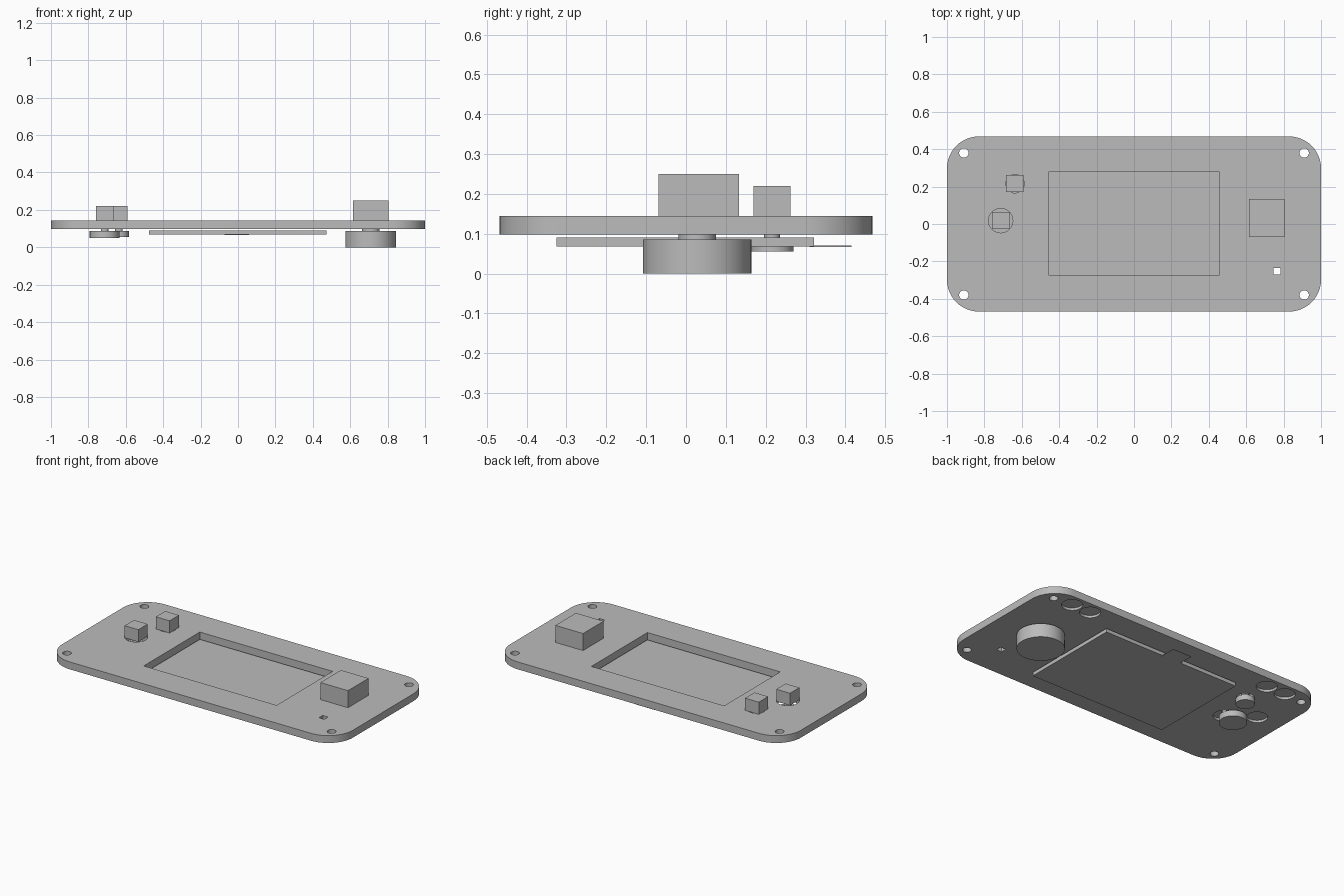
import bpy, bmesh, math

cube = bpy.data.objects.get("Cube")
if cube:
    bpy.data.objects.remove(cube, do_unlink=True)

grey = bpy.data.materials.new("plain grey")
grey.use_nodes = True
COLOUR = (0.5, 0.5, 0.5, 1)
grey.diffuse_color = COLOUR
grey.node_tree.nodes["Principled BSDF"].inputs["Base Color"].default_value = COLOUR


def finish(name, bm):
    """Turn a bmesh into a named grey object with sharp edges kept."""
    bmesh.ops.recalc_face_normals(bm, faces=bm.faces)
    mesh = bpy.data.meshes.new(name)
    bm.to_mesh(mesh)
    bm.free()
    mesh.materials.append(grey)
    obj = bpy.data.objects.new(name, mesh)
    bpy.context.collection.objects.link(obj)
    smooth(obj)
    return obj


def smooth(obj):
    bpy.ops.object.select_all(action="DESELECT")
    obj.select_set(True)
    bpy.context.view_layer.objects.active = obj
    bpy.ops.object.shade_smooth_by_angle(angle=math.radians(30))


def prism(name, outline, z0, z1):
    """Extrude a flat outline from z0 up to z1."""
    bm = bmesh.new()
    face = bm.faces.new([bm.verts.new((x, y, z0)) for x, y in outline])
    ext = bmesh.ops.extrude_face_region(bm, geom=[face])
    verts = [v for v in ext["geom"] if isinstance(v, bmesh.types.BMVert)]
    bmesh.ops.translate(bm, verts=verts, vec=(0, 0, z1 - z0))
    return finish(name, bm)


def box(name, x0, x1, y0, y1, z0, z1):
    return prism(name, [(x0, y0), (x1, y0), (x1, y1), (x0, y1)], z0, z1)


def disc(name, x, y, r, z0, z1, sides=48):
    turn = [math.tau * i / sides for i in range(sides)]
    return prism(name, [(x + r * math.cos(a), y + r * math.sin(a)) for a in turn], z0, z1)


def rounded_rectangle(hx, hy, r, steps=12):
    points = []
    for quarter, (sx, sy) in enumerate([(1, 1), (-1, 1), (-1, -1), (1, -1)]):
        for i in range(steps + 1):
            a = math.pi / 2 * (quarter + i / steps)
            points.append((sx * (hx - r) + r * math.cos(a), sy * (hy - r) + r * math.sin(a)))
    return points


BOTTOM, TOP = 0.098, 0.144
LOW, HIGH = BOTTOM - 0.05, TOP + 0.05
BUTTONS = {
    "large_button": (-0.713, 0.018, 0.065, 0.08, 0.05),
    "small_button": (-0.637, 0.216, 0.05, 0.054, 0.055),
}

# Face plate with its openings
plate = prism("face_plate", rounded_rectangle(1, 0.468, 0.17), BOTTOM, TOP)
cutters = [
    box("window_cutter", -0.458, 0.456, -0.272, 0.279, LOW, HIGH),
    box("slot_cutter", 0.747, 0.784, -0.271, -0.234, LOW, HIGH),
]
for sx in (-1, 1):
    for sy in (-1, 1):
        cutters.append(disc("screw_cutter", sx * 0.91, sy * 0.38, 0.025, LOW, HIGH, 32))
    # Shallow round pockets along the underside's rear edge
    for x in (0.65, 0.782):
        cutters.append(disc("pocket_cutter", sx * x, 0.39, 0.06, LOW, BOTTOM + 0.015))
for x, y in ((-0.83, 0.09), (-0.675, -0.018)):
    cutters.append(disc("pocket_cutter", x, y, 0.06, LOW, BOTTOM + 0.015))
for x, y, hole, cap, low in BUTTONS.values():
    cutters.append(disc("button_cutter", x, y, hole, LOW, HIGH))

for cutter in cutters:
    mod = plate.modifiers.new("opening", "BOOLEAN")
    mod.operation, mod.solver, mod.object = "DIFFERENCE", "EXACT", cutter
    bpy.ops.object.select_all(action="DESELECT")
    bpy.context.view_layer.objects.active = plate
    plate.select_set(True)
    bpy.ops.object.modifier_apply(modifier=mod.name)
    bpy.data.objects.remove(cutter, do_unlink=True)
smooth(plate)

# Screen and its ribbon tab
box("screen", -0.477, 0.472, -0.325, 0.321, 0.068, 0.091)
box("ribbon_tab", -0.072, 0.06, 0.31, 0.415, 0.067, 0.07)

# Thumb stick: wide cap, stem and housing
disc("stick_cap", 0.71, 0.028, 0.136, 0, 0.086, 64)
disc("stick_stem", 0.71, 0.028, 0.047, 0.08, TOP - 0.01)
box("stick_housing", 0.615, 0.805, -0.069, 0.133, TOP, 0.25)

# Push buttons: cap, stem and square switch
for name, (x, y, hole, cap, low) in BUTTONS.items():
    disc(name + "_cap", x, y, cap, low, 0.088)
    disc(name + "_stem", x, y, 0.02, 0.08, TOP + 0.01, 24)
    box(name + "_switch", x - 0.047, x + 0.047, y - 0.046, y + 0.046, TOP, 0.22)
